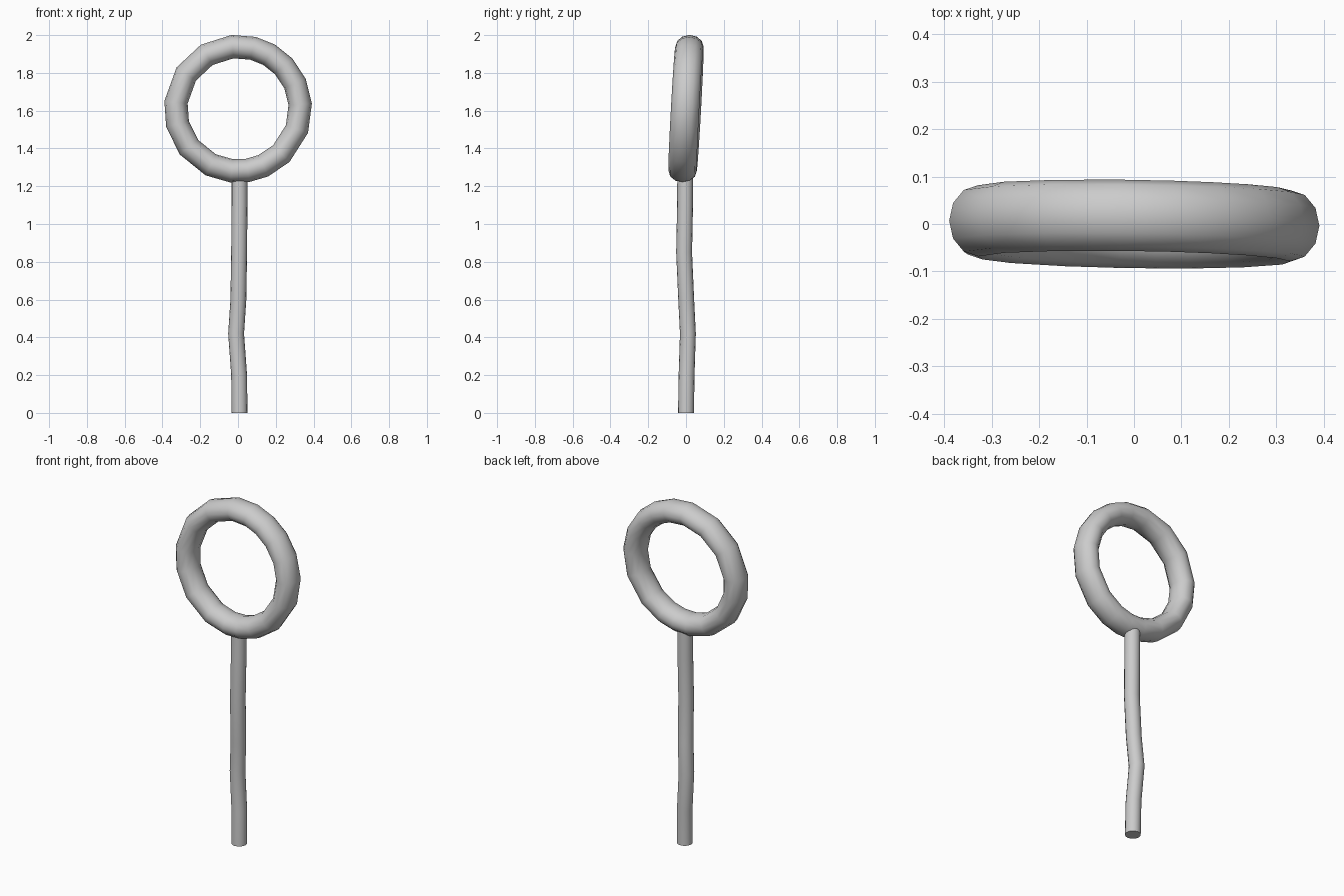
import bpy, bmesh
from math import sin, cos, radians, tau

if "Cube" in bpy.data.objects:
    bpy.data.objects.remove(bpy.data.objects["Cube"])


def tube(name, rings, closed):
    """Bridge a series of vertex rings into a smooth tube."""
    bm = bmesh.new()
    loops = [[bm.verts.new(p) for p in ring] for ring in rings]
    n = len(loops[0])
    pairs = list(zip(loops, loops[1:]))
    if closed:
        pairs.append((loops[-1], loops[0]))
    else:
        bm.faces.new(loops[0])
        bm.faces.new(loops[-1])
    for a, b in pairs:
        for i in range(n):
            j = (i + 1) % n
            bm.faces.new((a[i], a[j], b[j], b[i]))
    bmesh.ops.recalc_face_normals(bm, faces=bm.faces)
    mesh = bpy.data.meshes.new(name)
    bm.to_mesh(mesh)
    bm.free()
    obj = bpy.data.objects.new(name, mesh)
    bpy.context.collection.objects.link(obj)
    bpy.context.view_layer.objects.active = obj
    obj.select_set(True)
    bpy.ops.object.shade_smooth_by_angle(angle=radians(50))
    obj.select_set(False)
    return obj


# Ring head: slightly uneven segments, leaning a little backwards at the top
SIDES = 12
MAJOR, MINOR, DEPTH, CENTRE_Z = 0.33, 0.062, 0.075, 1.61
angles = [4, 24, 43, 60, 76, 95, 120, 146, 174, 194, 218, 244, 264,
          279, 294, 314, 341]
ring = []
for deg in angles:
    a = radians(deg)
    lean = 0.055 * MAJOR * sin(a) - 0.015 * MAJOR * cos(a)
    section = []
    for k in range(SIDES):
        t = tau * k / SIDES
        r = MAJOR + MINOR * cos(t)
        section.append((r * cos(a), lean + DEPTH * sin(t),
                        CENTRE_Z + r * sin(a)))
    ring.append(section)
tube("ring_head", ring, True)

# Crooked stick: (x, y, z) centre points
path = [(0.008, 0.0, 0.0), (0.006, 0.003, 0.2), (-0.01, 0.01, 0.42),
        (0.002, 0.001, 0.6), (0.006, -0.01, 0.85), (0.008, -0.005, 1.1),
        (0.008, -0.004, 1.27)]
R = 0.042
stick = [[(x + R * cos(tau * k / 16), y + R * sin(tau * k / 16), z)
          for k in range(16)] for x, y, z in path]
tube("stick", stick, False)
